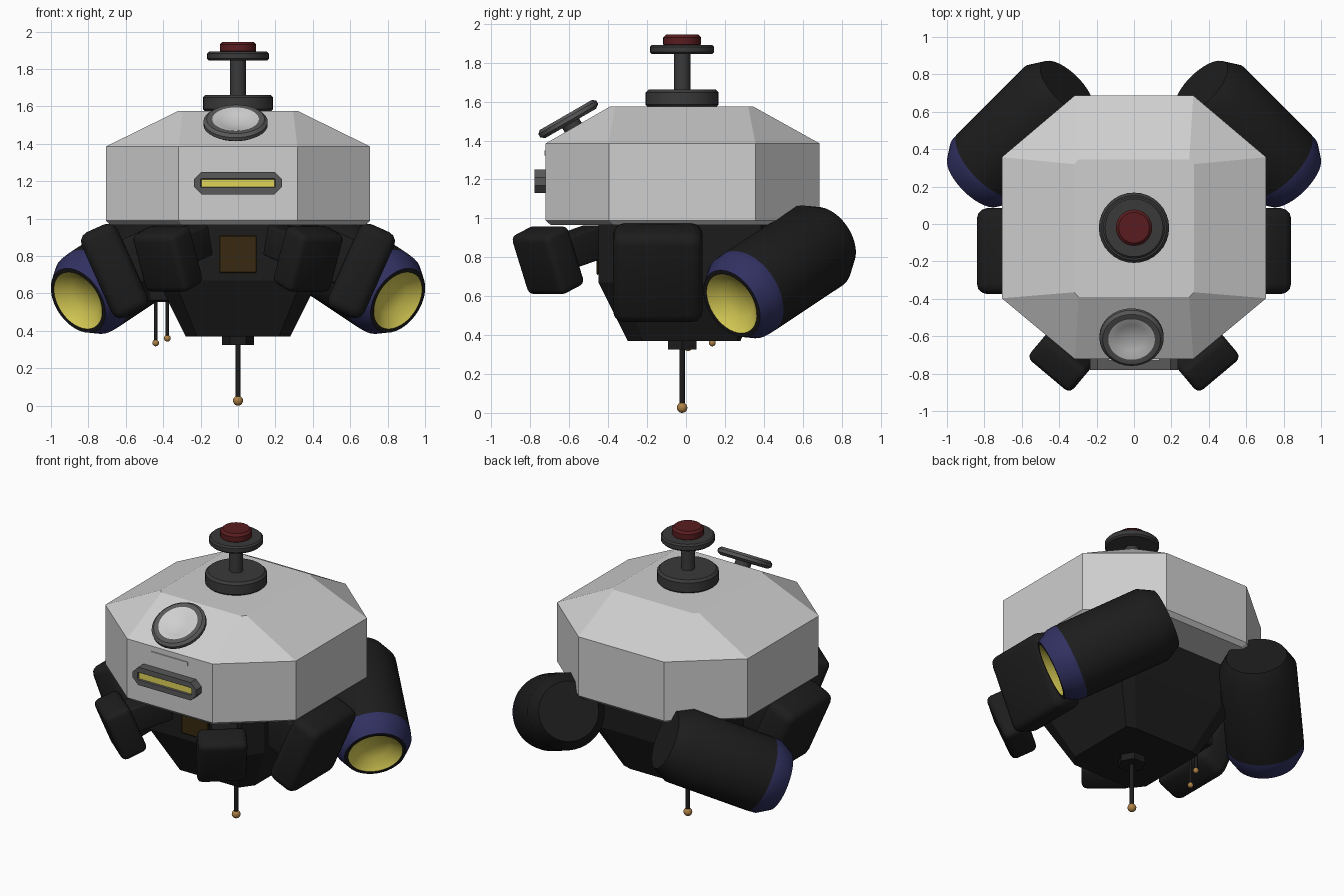
import bpy, bmesh, math
from mathutils import Matrix, Vector

cube = bpy.data.objects.get("Cube")
if cube:
    bpy.data.objects.remove(cube, do_unlink=True)


def material(name, r, g, b):
    m = bpy.data.materials.new(name)
    m.diffuse_color = (r, g, b, 1)
    m.use_nodes = True
    node = next(n for n in m.node_tree.nodes if n.type == 'BSDF_PRINCIPLED')
    node.inputs["Base Color"].default_value = (r, g, b, 1)
    return m


WHITE = material("shell_white", .62, .62, .62)
BLACK = material("body_black", .012, .012, .012)
CHAR = material("charcoal", .042, .042, .042)
GREY = material("trim_grey", .1, .1, .1)
NAVY = material("navy", .03, .03, .12)
YELLOW = material("lamp_yellow", .75, .66, .1)
RED = material("button_red", .1, .012, .014)
GOLD = material("gold", .42, .22, .06)
BROWN = material("panel_brown", .04, .022, .005)


def finish(name, bm, mats, smooth=True):
    bmesh.ops.recalc_face_normals(bm, faces=bm.faces)
    me = bpy.data.meshes.new(name)
    bm.to_mesh(me)
    bm.free()
    ob = bpy.data.objects.new(name, me)
    bpy.context.collection.objects.link(ob)
    for m in mats:
        me.materials.append(m)
    if smooth:
        bpy.ops.object.select_all(action='DESELECT')
        ob.select_set(True)
        bpy.context.view_layer.objects.active = ob
        bpy.ops.object.shade_smooth_by_angle(angle=math.radians(32))
    return ob


def loft(name, rings, mat):
    """Closed solid through rings with equal point counts."""
    bm = bmesh.new()
    rows = [[bm.verts.new(p) for p in ring] for ring in rings]
    n = len(rows[0])
    for a, b in zip(rows, rows[1:]):
        for i in range(n):
            bm.faces.new((a[i], a[(i + 1) % n], b[(i + 1) % n], b[i]))
    bm.faces.new(rows[0])
    bm.faces.new(rows[-1])
    return finish(name, bm, [mat], smooth=False)


def lathe(name, profile, loc, mats, axis=(0, 0, 1), sides=32):
    """Revolve (radius, height, material index of the band up to this point)."""
    bm = bmesh.new()
    rot = Vector((0, 0, 1)).rotation_difference(Vector(axis)).to_matrix()
    rows = []
    for r, h, _ in profile:
        count = sides if r > 0 else 1
        rows.append([bm.verts.new(rot @ Vector((r * math.cos(math.tau * i / sides),
                                               r * math.sin(math.tau * i / sides), h))
                                  + Vector(loc)) for i in range(count)])
    for k in range(1, len(rows)):
        a, b = rows[k - 1], rows[k]
        for i in range(sides):
            j = (i + 1) % sides
            quad = [a[i % len(a)], a[j % len(a)], b[j % len(b)], b[i % len(b)]]
            bm.faces.new(list(dict.fromkeys(quad))).material_index = profile[k][2]
    return finish(name, bm, mats)


def cylinder(name, r, z0, z1, x, y, mat, bevel=0.0, sides=32):
    prof = [(0, z0, 0), (r - bevel, z0, 0)]
    if bevel:
        prof += [(r, z0 + bevel, 0), (r, z1 - bevel, 0)]
    prof += [(r - bevel, z1, 0), (0, z1, 0)]
    return lathe(name, prof, (x, y, 0), [mat], sides=sides)


def box(name, loc, size, mat, yaw=0.0, lean=0.0, bevel=0.0, segments=3):
    """Block: x is thickness, leaning outward at the top, then turned by yaw."""
    bm = bmesh.new()
    bmesh.ops.create_cube(bm, size=1, matrix=Matrix.Diagonal((*size, 1)))
    if bevel:
        bmesh.ops.bevel(bm, geom=bm.edges[:], offset=bevel, segments=segments,
                        profile=.5, affect='EDGES')
    m = (Matrix.Translation(loc) @ Matrix.Rotation(math.radians(yaw), 4, 'Z')
         @ Matrix.Rotation(math.radians(lean), 4, 'Y'))
    bm.transform(m)
    return finish(name, bm, [mat], smooth=bevel > 0)


def octagon(hx, y0, y1, cx, cy0, cy1, z):
    """Rectangle with cut corners; cy0 and cy1 are the front and back cuts."""
    right = [(hx - cx, y0), (hx, y0 + cy0), (hx, y1 - cy1), (hx - cx, y1)]
    return [(x, y, z) for x, y in right] + [(-x, y, z) for x, y in reversed(right)]


CY = -.02   # mast centre in y

# Faceted shell
loft("shell", [octagon(.68, -.695, .66, .38, .325, .33, .965),
               octagon(.707, -.722, .687, .39, .325, .33, .99),
               octagon(.707, -.722, .687, .39, .325, .33, 1.385),
               octagon(.32, -.39, .345, .025, .025, .025, 1.575)], WHITE)

# Tapered lower body
loft("lower_body", [octagon(.28, -.30, .28, .06, .08, .02, .37),
                    octagon(.43, -.45, .415, .09, .12, .03, .67),
                    octagon(.43, -.45, .415, .09, .12, .03, .97)], BLACK)
box("front_panel", (0, -.453, .81), (.2, .012, .2), BROWN, bevel=.005, segments=1)


# Front visor
def visor_ring(hx, hz, cut, y, z=1.19):
    return [(x, y, z + dz) for x, dz in
            [(-hx, -hz + cut), (-hx + cut, -hz), (hx - cut, -hz), (hx, -hz + cut),
             (hx, hz - cut), (hx - cut, hz), (-hx + cut, hz), (-hx, hz - cut)]]


loft("visor_frame", [visor_ring(.235, .06, .04, -.71), visor_ring(.235, .06, .04, -.78),
                     visor_ring(.2, .025, .005, -.78), visor_ring(.195, .02, .005, -.765)], GREY)
box("visor_light", (0, -.768, 1.19), (.39, .008, .04), YELLOW)
box("brow_strip", (0, -.724, 1.337), (.27, .009, .026), WHITE)

# Sloped dish on the front roof
tilt = (0, -.5, .866)
lathe("dish", [(0, -.025, 0), (.15, -.025, 0), (.172, -.01, 0), (.172, .01, 0),
               (.155, .025, 0), (.125, .025, 0), (.08, .008, 1), (0, -.008, 1)],
      (-.013, -.605, 1.51), [GREY, WHITE], tilt)
lathe("dish_stub", [(0, -.08, 0), (.05, -.08, 0), (.05, -.02, 0), (0, -.02, 0)],
      (-.013, -.605, 1.51), [CHAR], tilt)

# Roof mast with button
cylinder("mast_base", .188, 1.57, 1.662, 0, CY, CHAR, .015)
cylinder("mast_post", .042, 1.65, 1.86, 0, CY, CHAR)
cylinder("mast_disc", .165, 1.845, 1.892, 0, CY, CHAR, .01)
cylinder("mast_button", .097, 1.88, 1.945, 0, CY, RED, .015)


# Hanging antennas
def antenna(name, x, y, z, top, rod_r, ball_r):
    cylinder(name + "_rod", rod_r, z, top, x, y, BLACK, sides=12)
    bm = bmesh.new()
    bmesh.ops.create_uvsphere(bm, u_segments=16, v_segments=10, radius=ball_r,
                              matrix=Matrix.Translation((x, y, z)))
    finish(name + "_tip", bm, [GOLD])


cylinder("antenna_socket", .085, .325, .38, 0, CY, BLACK, sides=6)
antenna("main_antenna", 0, CY, .027, .34, .014, .027)
antenna("side_antenna_front", -.44, .01, .335, .6, .009, .018)
antenna("side_antenna_back", -.378, .135, .36, .6, .009, .018)
box("side_antenna_mount", (-.42, .07, .63), (.12, .22, .15), BLACK, bevel=.01, segments=1)

# Mirrored pods and thrusters
for s, side in ((1, "left"), (-1, "right")):
    def yaw(a):
        return a if s > 0 else 180 - a

    box(side + "_pod", (s * .66, -.145, .72), (.21, .46, .5), BLACK, yaw(0), 24, .055)
    box(side + "_pod_arm", (s * .5, -.145, .8), (.24, .3, .26), BLACK, yaw(0), 24, .02)
    box(side + "_front_pod", (s * .375, -.71, .785), (.17, .3, .33), BLACK, yaw(-50), 22, .035)
    box(side + "_front_pod_neck", (s * .29, -.56, .85), (.28, .16, .17), BLACK,
        yaw(-50), 15, .015)

    lathe(side + "_thruster",
          [(0, -.07, 1), (.1, -.055, 1), (.168, 0, 1), (.19, 0, 0), (.235, -.08, 2),
           (.238, -.13, 2), (.238, -.68, 0), (.185, -.775, 0), (0, -.775, 0)],
          (s * .855, .235, .562), [BLACK, YELLOW, NAVY], (s * .64, -.64, -.425), 40)
    # Strut tying the thruster to the body
    box(side + "_thruster_strut", (s * .45, .38, .74), (.3, .14, .14), BLACK, yaw(45), 0, .02)
